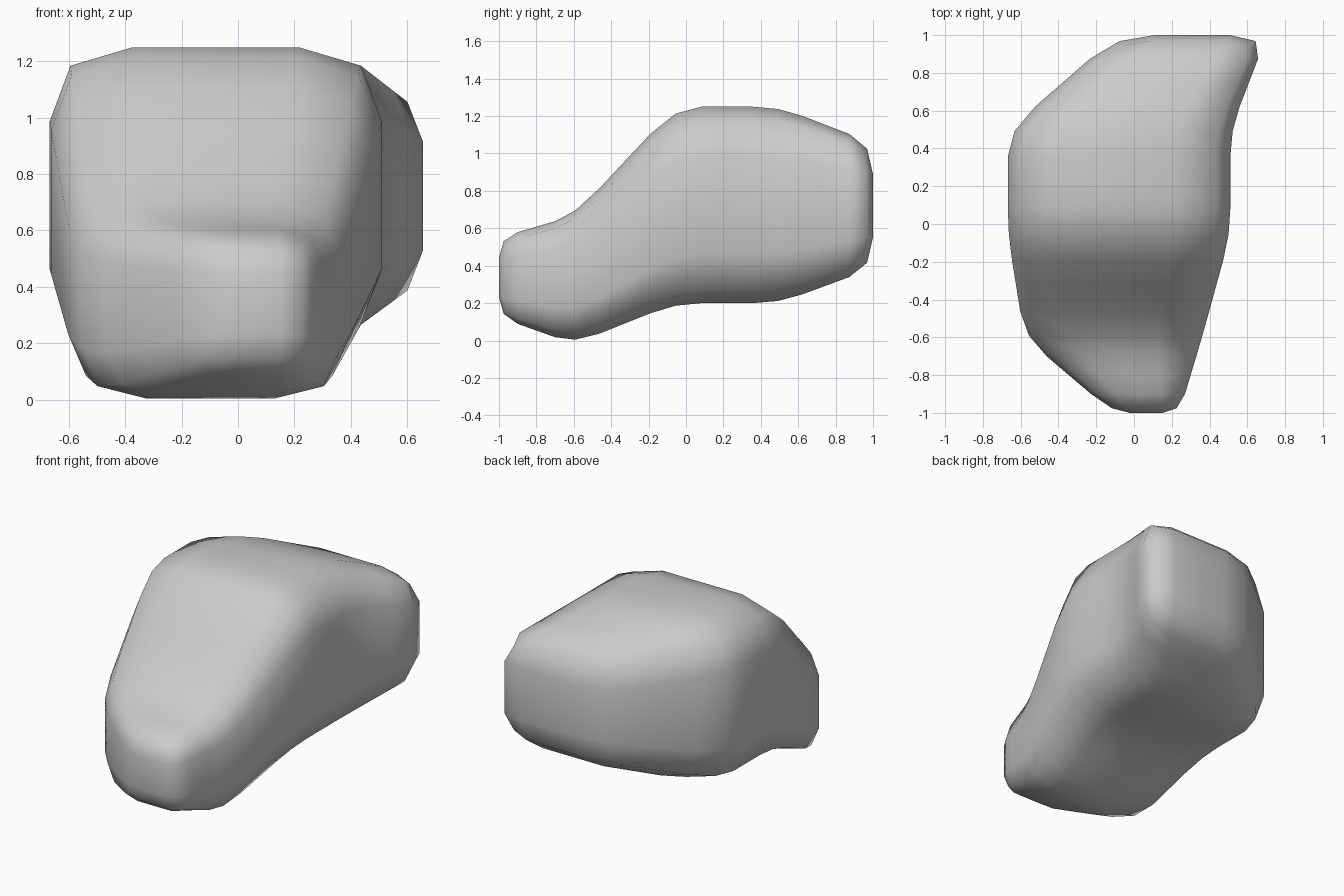
import bpy, bmesh

if "Cube" in bpy.data.objects:
    bpy.data.objects.remove(bpy.data.objects["Cube"])

# Rectangular cross-sections from front to back: y, left x, right x, bottom z, top z
SECTIONS = [
    (-1.00, -0.11, 0.24, 0.125, 0.55),
    (-0.60, -0.58, 0.36, -0.018, 0.667),
    (-0.055, -0.668, 0.51, 0.20, 1.25),
    (0.495, -0.668, 0.51, 0.20, 1.25),
    (1.00, -0.09, 0.706, 0.386, 1.055),
]

# Loft the coarse body cage
bm = bmesh.new()
rings = []
for y, x0, x1, z0, z1 in SECTIONS:
    rings.append([bm.verts.new((x, y, z))
                  for x, z in ((x0, z0), (x1, z0), (x1, z1), (x0, z1))])
bm.faces.new(rings[0])
bm.faces.new(reversed(rings[-1]))
for a, b in zip(rings, rings[1:]):
    for i in range(4):
        j = (i + 1) % 4
        bm.faces.new((a[i], b[i], b[j], a[j]))
bmesh.ops.recalc_face_normals(bm, faces=bm.faces)

mesh = bpy.data.meshes.new("rock_body")
bm.to_mesh(mesh)
bm.free()
mesh.shade_smooth()
rock = bpy.data.objects.new("rock_body", mesh)
bpy.context.collection.objects.link(rock)

# Split every face flat, then round the corners once
for name, kind in (("split", 'SIMPLE'), ("round", 'CATMULL_CLARK')):
    mod = rock.modifiers.new(name, 'SUBSURF')
    mod.subdivision_type = kind
    mod.levels = mod.render_levels = 1
    mod.use_limit_surface = False
